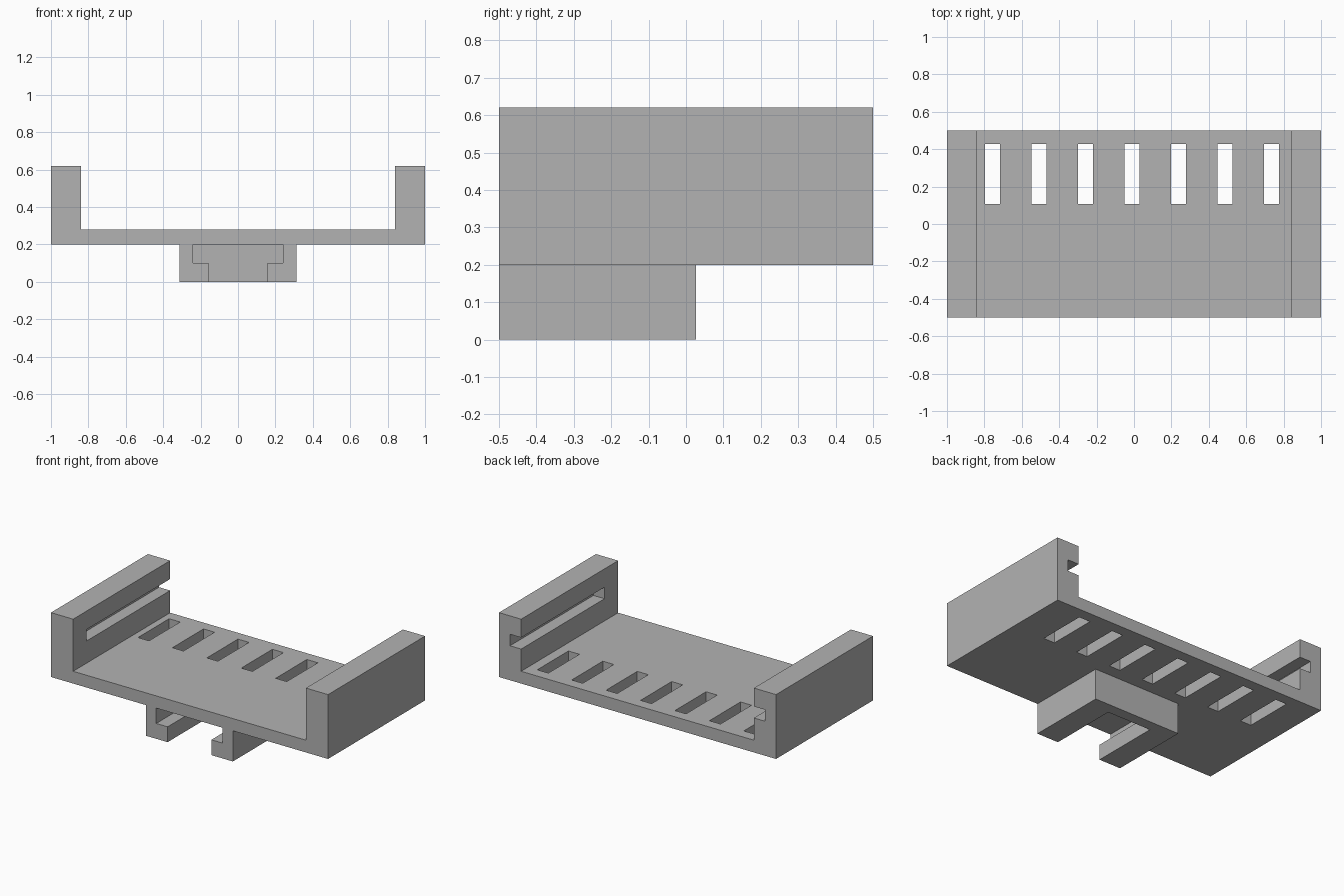
import bpy
import bmesh

cube = bpy.data.objects.get("Cube")
if cube:
    bpy.data.objects.remove(cube, do_unlink=True)

grey = bpy.data.materials.new("plain_grey")
grey.use_nodes = True
grey.diffuse_color = (0.45, 0.45, 0.45, 1)
grey.node_tree.nodes["Principled BSDF"].inputs["Base Color"].default_value = grey.diffuse_color


def extrude_profile(name, profile, front, back):
    """Extrude an (x, z) outline along y."""
    bm = bmesh.new()
    face = bm.faces.new([bm.verts.new((x, front, z)) for x, z in profile])
    moved = bmesh.ops.extrude_face_region(bm, geom=[face])["geom"]
    verts = [v for v in moved if isinstance(v, bmesh.types.BMVert)]
    bmesh.ops.translate(bm, verts=verts, vec=(0, back - front, 0))
    bmesh.ops.recalc_face_normals(bm, faces=bm.faces)
    mesh = bpy.data.meshes.new(name)
    bm.to_mesh(mesh)
    bm.free()
    mesh.materials.append(grey)
    obj = bpy.data.objects.new(name, mesh)
    bpy.context.collection.objects.link(obj)
    return obj


def box(name, x0, x1, y0, y1, z0, z1):
    return extrude_profile(name, [(x0, z0), (x1, z0), (x1, z1), (x0, z1)], y0, y1)


def cut(target, *bounds):
    """Remove a box from the target."""
    cutter = box("cutter", *bounds)
    cutter.hide_render = True
    mod = target.modifiers.new("cut", "BOOLEAN")
    mod.operation = "DIFFERENCE"
    mod.solver = "EXACT"
    mod.object = cutter
    bpy.context.view_layer.objects.active = target
    bpy.ops.object.modifier_apply(modifier=mod.name)
    bpy.data.objects.remove(cutter, do_unlink=True)


# Tray: floor with two tall side walls
BOTTOM, FLOOR, TOP, INNER = 0.2, 0.28, 0.62, 0.84
half = [(1, BOTTOM), (1, TOP), (INNER, TOP), (INNER, FLOOR)]
outline = half + [(-x, z) for x, z in reversed(half)]
tray = extrude_profile("tray", outline, -0.5, 0.5)

# Row of slots through the floor
for i in range(7):
    x = -0.757 + 0.2485 * i
    cut(tray, x - 0.04, x + 0.04, 0.107, 0.428, 0.1, 0.4)

# Grooves in the inner wall faces, open at the back
cut(tray, INNER - 0.1, INNER + 0.08, -0.36, 0.6, 0.425, 0.5)
cut(tray, -INNER - 0.08, -INNER + 0.1, -0.36, 0.6, 0.425, 0.5)

# Mounting bracket below, with a T-shaped channel open at the front
bracket = box("mounting_bracket", -0.313, 0.313, -0.5, 0.027, 0, BOTTOM)
cut(bracket, -0.24, 0.24, -0.6, -0.045, 0.1, 0.3)
cut(bracket, -0.158, 0.158, -0.6, -0.045, -0.1, 0.15)
